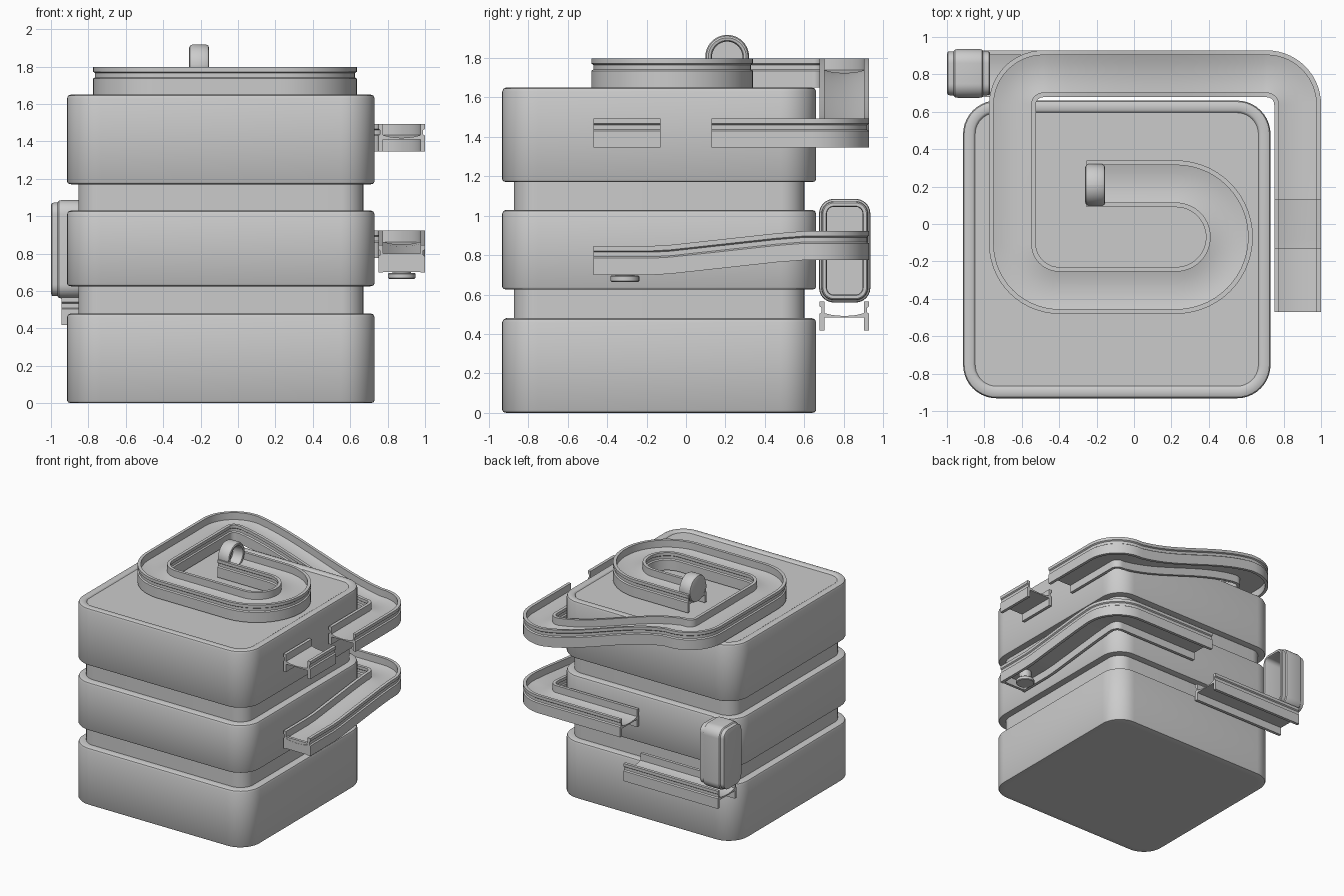
import bpy, bmesh, math
from mathutils import Vector

if "Cube" in bpy.data.objects:
    bpy.data.objects.remove(bpy.data.objects["Cube"])


def loft(name, rings):
    """Skin a row of equal-length closed rings and cap both ends."""
    bm = bmesh.new()
    vs = [[bm.verts.new(p) for p in r] for r in rings]
    n = len(rings[0])
    for a, b in zip(vs, vs[1:]):
        for i in range(n):
            bm.faces.new((a[i], a[(i + 1) % n], b[(i + 1) % n], b[i]))
    bm.faces.new(vs[0][::-1])
    bm.faces.new(vs[-1])
    bmesh.ops.recalc_face_normals(bm, faces=bm.faces)
    me = bpy.data.meshes.new(name)
    bm.to_mesh(me)
    bm.free()
    ob = bpy.data.objects.new(name, me)
    bpy.context.collection.objects.link(ob)
    bpy.ops.object.select_all(action='DESELECT')
    bpy.context.view_layer.objects.active = ob
    ob.select_set(True)
    bpy.ops.object.shade_smooth_by_angle(angle=math.radians(35))
    return ob


def rounded_rect(u0, u1, v0, v1, r, seg=10):
    pts = []
    for cx, cy, a0 in ((u1 - r, v1 - r, 0), (u0 + r, v1 - r, 90),
                       (u0 + r, v0 + r, 180), (u1 - r, v0 + r, 270)):
        for i in range(seg + 1):
            a = math.radians(a0 + 90 * i / seg)
            pts.append((cx + r * math.cos(a), cy + r * math.sin(a)))
    return pts


def path(waypoints, seg=14):
    """Waypoints (x, y, z, fillet radius) to a filleted polyline."""
    out = []

    def add(p):
        if not out or (out[-1] - p).length > 1e-4:
            out.append(p)
    for i, (x, y, z, r) in enumerate(waypoints):
        p = Vector((x, y, z))
        if r == 0:
            add(p)
            continue
        d0 = (Vector(waypoints[i - 1][:3]) - p).normalized()
        d1 = (Vector(waypoints[i + 1][:3]) - p).normalized()
        c = p + (d0 + d1) * r              # right-angled corners
        for k in range(seg + 1):
            t = math.pi / 2 * k / seg
            add(c - d1 * r * math.cos(t) - d0 * r * math.sin(t))
    return out


# Track section: grooved side walls, dished floor, open underside
half = [(0.100, 0.065), (0.100, 0.0), (0.125, 0.0), (0.125, 0.085), (0.115, 0.092),
        (0.115, 0.115), (0.125, 0.122), (0.125, 0.147), (0.100, 0.147), (0.100, 0.088)]
floor = [(0.06, 0.078), (0.0, 0.073), (-0.06, 0.078)]
SECTION = half + floor + [(-u, v) for u, v in reversed(half)]


def track(name, waypoints):
    pts = path(waypoints)
    rings = []
    for i, p in enumerate(pts):
        a = (p - pts[i - 1]) if i else (pts[1] - p)
        b = (pts[i + 1] - p) if i < len(pts) - 1 else a
        a, b = Vector((a.x, a.y)).normalized(), Vector((b.x, b.y)).normalized()
        t = (a + b).normalized()
        side = Vector((t.y, -t.x, 0)) / max(t.dot(a), 0.5)
        rings.append([p + side * u + Vector((0, 0, v)) for u, v in SECTION])
    return loft(name, rings)


# Three-tier body with a closed base and a slightly sunken top
def tier(z0, z1):
    return [(0.06, z0), (0.022, z0), (0.006, z0 + 0.004), (0, z0 + 0.014),
            (0, z1 - 0.02), (0.006, z1 - 0.006), (0.02, z1), (0.06, z1)]


profile = tier(0, 0.48) + tier(0.625, 1.03) + tier(1.17, 1.65)
profile = profile[:-1] + [(0.052, 1.65), (0.06, 1.645), (0.065, 1.638)]
loft("body", [[(x, y, z) for x, y in
               rounded_rect(-0.914 + d, 0.73 - d, -0.932 + d, 0.66 - d, 0.18 - d)]
              for d, z in profile])

# Upper track: spiral on the top, slide down the back, round to the right side
RX = 0.875
slide = []
for i in range(13):
    s = i / 12
    drop = 0.5 * s + 0.5 * s * s * (3 - 2 * s)
    slide.append((-0.45 + 1.14 * s, 0.803, 1.65 - 0.305 * drop, 0))
track("upper_spiral_track", [
    (-0.255, 0.215, 1.65, 0), (0.51, 0.215, 1.65, 0.285), (0.51, -0.355, 1.65, 0.285),
    (-0.65, -0.355, 1.65, 0.25), (-0.65, 0.803, 1.65, 0.165)] + slide +
    [(RX, 0.803, 1.345, 0.165), (RX, 0.13, 1.345, 0)])

# Short straight track beyond the gap
track("upper_landing_track", [(RX, -0.13, 1.345, 0), (RX, -0.47, 1.345, 0)])

# Middle track: ramp on the right side, round to the back
track("middle_track", [
    (RX, -0.47, 0.70, 0), (RX, -0.17, 0.70, 0), (RX, -0.08, 0.705, 0),
    (RX, 0.46, 0.764, 0), (RX, 0.60, 0.775, 0), (RX, 0.803, 0.775, 0.165),
    (-0.04, 0.803, 0.775, 0)])
loft("middle_track_end_stop",
     [[(x, y, z) for x, z in rounded_rect(0.765, 0.985, 0.702, 0.80, 0.004, 2)]
      for y in (-0.468, -0.445)])

# Lower track along the back
track("lower_track", [(-0.07, 0.803, 0.418, 0), (-0.945, 0.803, 0.418, 0)])


# Peg under the middle track
def disc(r, z):
    return [(RX + r * math.cos(k * math.tau / 32), -0.31 + r * math.sin(k * math.tau / 32), z)
            for k in range(32)]


loft("track_peg", [disc(r, z) for r, z in
                   ((0.068, 0.665), (0.073, 0.670), (0.073, 0.692), (0.068, 0.697),
                    (0.05, 0.697), (0.05, 0.77))])


# Cups lying on their side, open towards +x: (inset, x) rings
def cup(name, box, r, rings, seg=10):
    y0, y1, z0, z1 = box
    loft(name, [[(x, y, z) for y, z in
                 rounded_rect(y0 + d, y1 - d, z0 + d, z1 - d, r - d, seg)]
                for d, x in rings])


cup("start_gate", (0.098, 0.320, 1.695, 1.917), 0.1108,
    [(0.02, -0.262), (0.006, -0.257), (0, -0.245), (0, -0.17), (0.006, -0.159),
     (0.015, -0.155), (0.028, -0.158), (0.034, -0.17), (0.034, -0.245)])
cup("finish_gate", (0.675, 0.935, 0.56, 1.085), 0.075,
    [(0.028, -1.0), (0.014, -0.995), (0.012, -0.965), (0.003, -0.958), (0, -0.945),
     (0, -0.825), (0.003, -0.812), (0.012, -0.806), (0.014, -0.775), (0.02, -0.77),
     (0.036, -0.77), (0.04, -0.78), (0.04, -0.97)])
